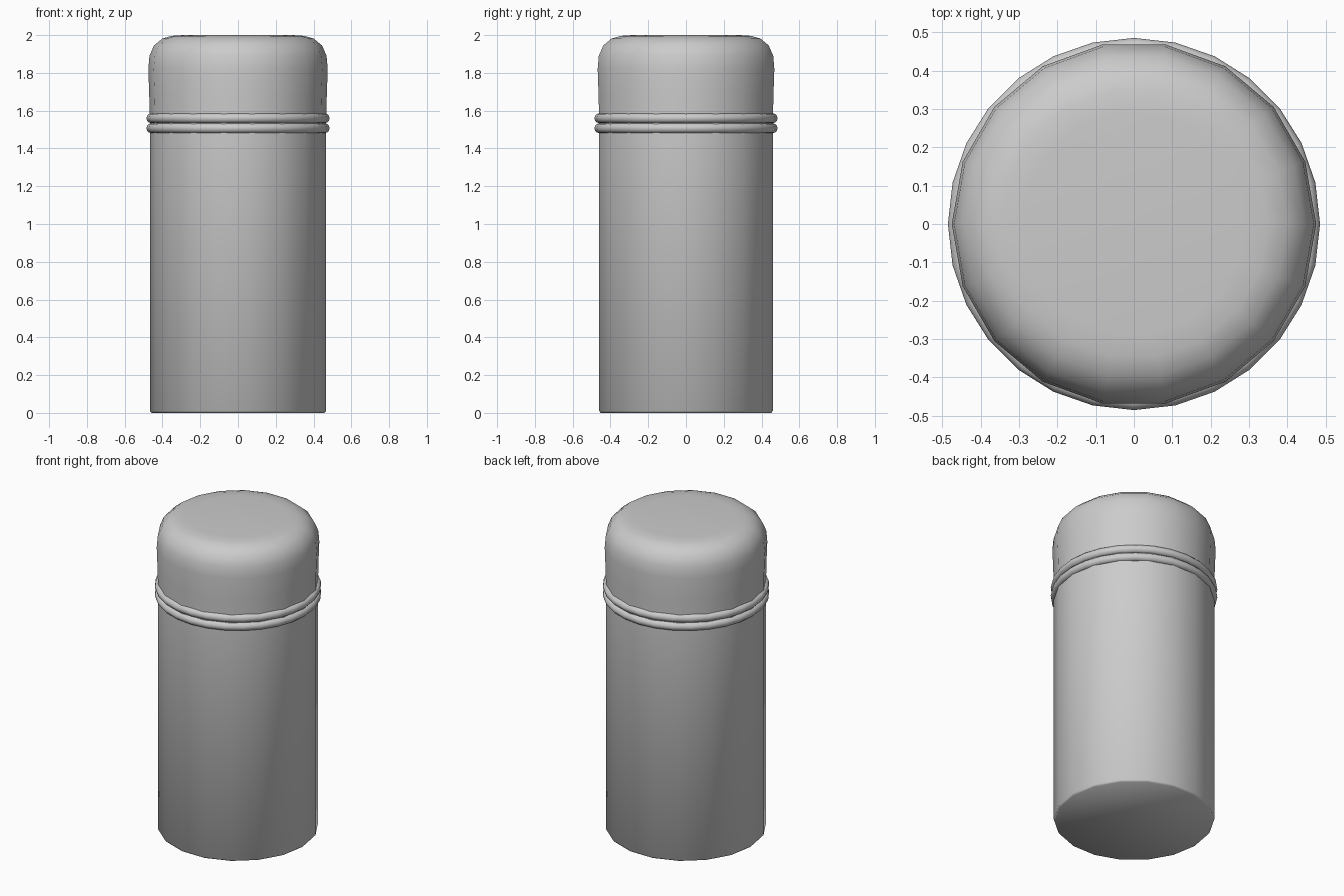
import bpy
import bmesh
from math import cos, sin, pi, radians

cube = bpy.data.objects.get("Cube")
if cube:
    bpy.data.objects.remove(cube, do_unlink=True)

grey = bpy.data.materials.new("light_grey")
grey.use_nodes = True
colour = (0.6, 0.6, 0.6, 1)
grey.diffuse_color = colour
grey.node_tree.nodes["Principled BSDF"].inputs["Base Color"].default_value = colour


def lathe(name, profile, sides, closed=False, angle=50):
    """Spin (radius, height) points around z; open profiles are capped."""
    bm = bmesh.new()
    loops = [[bm.verts.new((r * cos(2 * pi * i / sides), r * sin(2 * pi * i / sides), z))
              for i in range(sides)] for r, z in profile]
    pairs = list(zip(loops, loops[1:]))
    if closed:
        pairs.append((loops[-1], loops[0]))
    else:
        bm.faces.new(loops[0][::-1])
        bm.faces.new(loops[-1])
    for low, high in pairs:
        for i in range(sides):
            j = (i + 1) % sides
            bm.faces.new((low[i], low[j], high[j], high[i]))
    bmesh.ops.recalc_face_normals(bm, faces=bm.faces)
    mesh = bpy.data.meshes.new(name)
    bm.to_mesh(mesh)
    bm.free()
    mesh.materials.append(grey)
    obj = bpy.data.objects.new(name, mesh)
    bpy.context.collection.objects.link(obj)
    bpy.ops.object.select_all(action="DESELECT")
    obj.select_set(True)
    bpy.context.view_layer.objects.active = obj
    bpy.ops.object.shade_smooth_by_angle(angle=radians(angle))
    return obj


# Cylindrical container with a slightly eased bottom rim
lathe("body", [(0.458, 0), (0.467, 0.01), (0.467, 1.54)], 18)

# Lid with a rounded shoulder and flat top
lathe("lid", [(0.467, 1.53), (0.47, 1.68), (0.475, 1.82), (0.469, 1.89),
              (0.445, 1.945), (0.4, 1.982), (0.35, 1.996), (0.29, 2.0)], 18)

# Two stacked sealing rings
for name, height in (("lower_ring", 1.507), ("upper_ring", 1.56)):
    section = [(0.459 + 0.026 * cos(2 * pi * k / 12), height + 0.026 * sin(2 * pi * k / 12))
               for k in range(12)]
    lathe(name, section, 28, closed=True)
